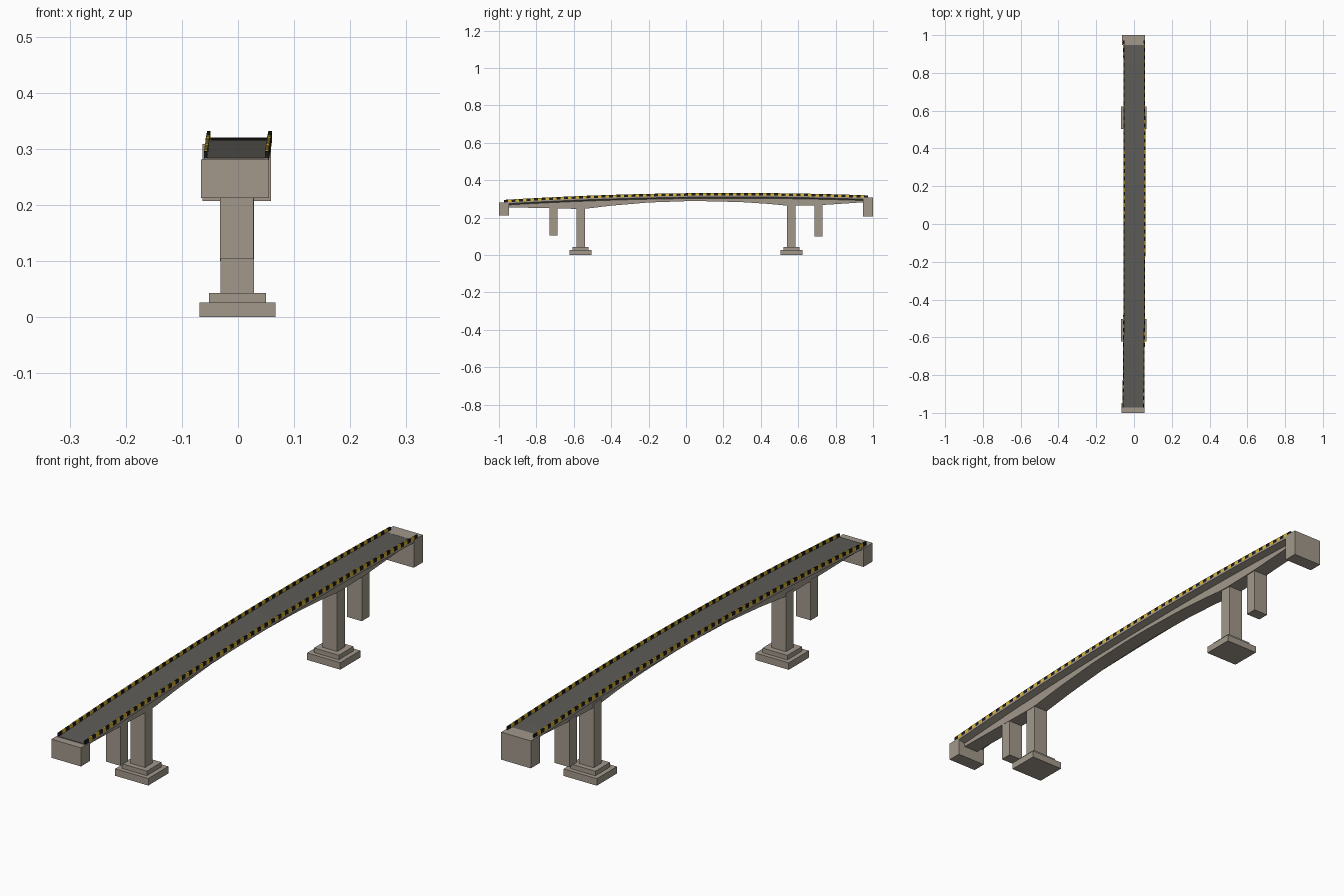
import bpy, bmesh

if "Cube" in bpy.data.objects:
    bpy.data.objects.remove(bpy.data.objects["Cube"])


def material(name, rgb):
    m = bpy.data.materials.new(name)
    m.diffuse_color = (*rgb, 1)
    m.use_nodes = True
    m.node_tree.nodes["Principled BSDF"].inputs["Base Color"].default_value = m.diffuse_color
    return m


CONCRETE = material("concrete", (0.36, 0.315, 0.26))
ASPHALT = material("asphalt", (0.11, 0.106, 0.095))
YELLOW = material("warning yellow", (0.75, 0.5, 0.03))
BLACK = material("black", (0.012, 0.012, 0.012))

# underside of the haunched girder: (y, z)
SOFFIT = [(-0.98, 0.256), (-0.72, 0.25), (-0.55, 0.246), (-0.4, 0.264), (-0.2, 0.281),
          (0.0, 0.288), (0.1, 0.288), (0.3, 0.283), (0.45, 0.273), (0.55, 0.263),
          (0.72, 0.267), (0.98, 0.284)]
END = 0.972
STEPS = 97


def deck_z(y):
    return 0.3205 - 0.0247 * (y - 0.25) ** 2


def centre_x(y):
    return 0.0025 + 0.0018 * y - 0.0045 * y * y


def soffit_z(y):
    for (y0, z0), (y1, z1) in zip(SOFFIT, SOFFIT[1:]):
        if y <= y1:
            return z0 + (z1 - z0) * (y - y0) / (y1 - y0)
    return SOFFIT[-1][1]


def sweep(name, section, mats, rule=None, steps=STEPS):
    """Loft a cross-section, given as a function of y, along the bridge."""
    bm = bmesh.new()
    rings = []
    for i in range(steps + 1):
        y = -END + 2 * END * i / steps
        cx = centre_x(y)
        rings.append([bm.verts.new((cx + x, y, z)) for x, z in section(y)])
    n = len(rings[0])
    for i, (a, b) in enumerate(zip(rings, rings[1:])):
        for k in range(n):
            f = bm.faces.new((a[k], a[(k + 1) % n], b[(k + 1) % n], b[k]))
            f.material_index = rule(i) if rule else 0
    bm.faces.new(rings[0])
    bm.faces.new(rings[-1])
    bmesh.ops.recalc_face_normals(bm, faces=bm.faces)
    return finish(name, bm, mats)


def finish(name, bm, mats):
    me = bpy.data.meshes.new(name)
    bm.to_mesh(me)
    bm.free()
    for m in mats:
        me.materials.append(m)
    ob = bpy.data.objects.new(name, me)
    bpy.context.collection.objects.link(ob)
    return ob


def box(name, x, y, z):
    bm = bmesh.new()
    bmesh.ops.create_cube(bm, size=1)
    for v in bm.verts:
        v.co = [lo + (hi - lo) * (c + 0.5) for c, (lo, hi) in zip(v.co, (x, y, z))]
    return finish(name, bm, [CONCRETE])


def girder_section(y):
    top, bottom = deck_z(y) - 0.001, soffit_z(y)
    half = [(0.0575, top), (0.0575, top - 0.009), (0.03, top - 0.016), (0.03, bottom)]
    return half + [(-x, z) for x, z in reversed(half)]


def road_section(y):
    z = deck_z(y)
    return [(-0.0565, z), (0.0565, z), (0.0565, z - 0.003), (-0.0565, z - 0.003)]


# box girder with cantilevered edges, and the road surface
sweep("box_girder", girder_section, [CONCRETE], steps=48)
sweep("road_surface", road_section, [ASPHALT], steps=48)

# striped kerb barriers along both edges
for side, label in ((-1, "left"), (1, "right")):
    def barrier_section(y, s=side):
        z = deck_z(y)
        return [(s * 0.0515, z - 0.002), (s * 0.0575, z - 0.002),
                (s * 0.0575, z + 0.0115), (s * 0.0515, z + 0.0115)]
    sweep(label + "_barrier", barrier_section, [BLACK, YELLOW], lambda i: i % 2)

# abutments at both ends
box("front_abutment", (-0.066, 0.055), (-1.0, -0.947), (0.212, 0.281))
box("back_abutment", (-0.063, 0.059), (0.947, 1.0), (0.207, 0.309))

# main piers on stepped footings, and the short side columns
for s, label in ((-1, "front"), (1, "back")):
    def span(lo, hi):
        return (lo, hi) if s > 0 else (-hi, -lo)
    box(label + "_footing", (-0.069, 0.067), span(0.504, 0.622), (0, 0.026))
    box(label + "_plinth", (-0.052, 0.05), span(0.52, 0.606), (0.026, 0.043))
    box(label + "_pier", (-0.0315, 0.0285), span(0.541, 0.586), (0.043, 0.27 + 0.01 * s))
    box(label + "_short_column", (-0.032, 0.028), span(0.686, 0.73),
        (0.102 - 0.002 * s, 0.265 + 0.01 * s))
